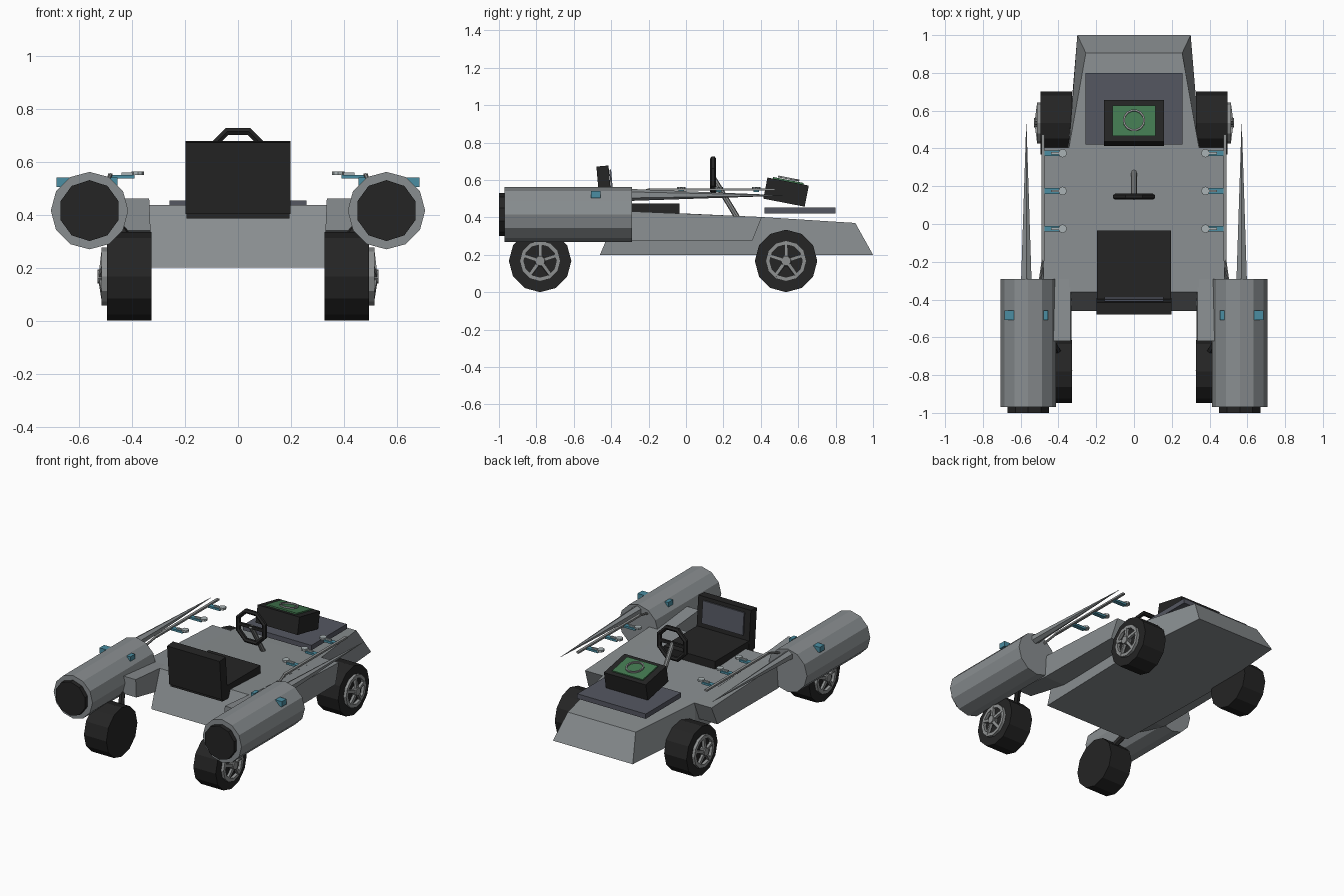
import bpy, bmesh, math
from mathutils import Vector, Matrix

if "Cube" in bpy.data.objects:
    bpy.data.objects.remove(bpy.data.objects["Cube"])

def mat(name, c):
    m = bpy.data.materials.new(name)
    m.diffuse_color = (*c, 1)
    m.use_nodes = True
    m.node_tree.nodes["Principled BSDF"].inputs["Base Color"].default_value = m.diffuse_color
    return m

GREY = mat("hull grey", (.25, .27, .28))
BLACK = mat("rubber black", (.018, .018, .018))
SLATE = mat("slate panel", (.09, .095, .12))
GREEN = mat("screen green", (.055, .19, .08))
TEAL = mat("teal accent", (.07, .27, .36))
PALE = mat("pale metal", (.40, .45, .46))
RIM = mat("rim grey", (.27, .28, .28))

def finish(name, bm, m):
    bmesh.ops.recalc_face_normals(bm, faces=bm.faces)
    me = bpy.data.meshes.new(name)
    bm.to_mesh(me)
    bm.free()
    me.materials.append(m)
    ob = bpy.data.objects.new(name, me)
    bpy.context.collection.objects.link(ob)
    return ob

def loft(name, sections, m):
    """Skin a list of equal-length point rings and cap both ends."""
    bm = bmesh.new()
    rings = [[bm.verts.new(p) for p in s] for s in sections]
    n = len(rings[0])
    for a, b in zip(rings, rings[1:]):
        for i in range(n):
            bm.faces.new((a[i], a[(i + 1) % n], b[(i + 1) % n], b[i]))
    bm.faces.new(rings[0])
    bm.faces.new(rings[-1])
    return finish(name, bm, m)

def box(name, center, size, m, tilt=0):
    bm = bmesh.new()
    mx = Matrix.Translation(center) @ Matrix.Rotation(tilt, 4, 'X') @ Matrix.Diagonal((*size, 1))
    bmesh.ops.create_cube(bm, size=1, matrix=mx)
    return finish(name, bm, m)

def rod(name, p0, p1, r0, r1, n, m, spin=0):
    """Cylinder or cone between two points."""
    p0, p1 = Vector(p0), Vector(p1)
    d = p1 - p0
    bm = bmesh.new()
    mx = (Matrix.Translation((p0 + p1) / 2) @ d.to_track_quat('Z', 'Y').to_matrix().to_4x4()
          @ Matrix.Rotation(spin, 4, 'Z'))
    bmesh.ops.create_cone(bm, cap_ends=True, segments=n, radius1=r0, radius2=r1,
                          depth=d.length, matrix=mx)
    return finish(name, bm, m)

def ring(name, center, R, r, n, k, m, rot, spin=0):
    """Low-poly torus around the local z axis."""
    bm = bmesh.new()
    mx = Matrix.Translation(center) @ rot
    vs = []
    for i in range(n):
        a = 2 * math.pi * i / n + spin
        row = []
        for j in range(k):
            b = 2 * math.pi * (j + .5) / k
            q = R + r * math.cos(b)
            row.append(bm.verts.new(mx @ Vector((q * math.cos(a), q * math.sin(a), r * math.sin(b)))))
        vs.append(row)
    for i in range(n):
        for j in range(k):
            bm.faces.new((vs[i][j], vs[(i + 1) % n][j], vs[(i + 1) % n][(j + 1) % k], vs[i][(j + 1) % k]))
    return finish(name, bm, m)

# wedge hull: (bottom y, top y, bottom half width, top half width, bottom z, top z)
hull = [(-.46, -.36, .33, .345, .2, .437), (.40, .40, .35, .345, .2, .402), (1.0, .905, .30, .255, .2, .37)]
loft("hull", [[(-wb, yb, zb), (wb, yb, zb), (wt, yt, zt), (-wt, yt, zt)]
              for yb, yt, wb, wt, zb, zt in hull], GREY)

# seat
box("seat_cushion", (0, -.24, .43), (.39, .41, .09), BLACK)
box("seat_back", (0, -.435, .54), (.395, .065, .27), BLACK, math.radians(5))
box("seat_back_panel", (0, -.399, .58), (.31, .01, .15), SLATE, math.radians(5))

# steering wheel and column
toY = Matrix.Rotation(math.pi / 2, 4, 'X')
ring("steering_wheel", (0, .145, .615), .107, .016, 8, 6, BLACK, toY, math.pi / 8)
box("steering_spoke", (0, .145, .615), (.19, .015, .02), BLACK)
rod("steering_column", (0, .14, .62), (0, .28, .39), .015, .015, 8, RIM)

# console: base plate, tilted box, screen and ring
box("console_plate", (0, .61, .437), (.515, .38, .033), SLATE)
t = math.radians(-11)
rx = Matrix.Rotation(t, 4, 'X')
c = Vector((0, .535, .535))
box("console_box", c, (.315, .225, .115), BLACK, t)
box("console_screen", c + rx @ Vector((0, 0, .061)), (.23, .165, .01), GREEN, t)
ring("console_ring", c + rx @ Vector((0, 0, .074)), .054, .007, 14, 4, RIM, rx)

for s, side in ((-1, "left"), (1, "right")):
    # side pod joining hull and engine
    pod = [(-.62, -.62, .45, .34, .46), (-.29, -.29, .49, .275, .432), (.355, .405, .485, .275, .402)]
    loft(side + "_pod", [[(s * .33, yb, zb), (s * w, yb, zb), (s * (w - .01), yt, zt), (s * .335, yt, zt)]
                         for yb, yt, w, zb, zt in pod], GREY)

    # engine with dark nozzle and small teal blocks
    ex = s * .56
    rod(side + "_engine", (ex, -.97, .415), (ex, -.29, .415), .146, .146, 12, GREY)
    rod(side + "_nozzle", (ex, -1.0, .415), (ex, -.96, .415), .115, .115, 10, BLACK)
    box(side + "_engine_block_outer", (s * .66, -.483, .522), (.05, .05, .036), TEAL)
    box(side + "_engine_block_inner", (s * .467, -.483, .522), (.026, .05, .036), TEAL)

    # long spike, rail and rungs
    rod(side + "_spike", (s * .57, -.30, .52), (s * .57, .53, .517), .032, .001, 6, GREY)
    box(side + "_rail", (s * .482, .14, .549), (.018, .67, .012), RIM)
    rod(side + "_rail_strut", (s * .482, -.19, .549), (s * .50, -.32, .51), .008, .008, 6, RIM)
    for y in (.375, .175, -.025):
        box(side + "_rung", (s * .435, y, .543), (.09, .03, .014), TEAL)
        rod(side + "_rung_tip", (s * .378, y, .549), (s * .378, y, .563), .023, .023, 8, PALE)
        box(side + "_rung_pin", (s * .41, y, .554), (.06, .012, .01), PALE)

    # wheels: tyre, rim ring, five spokes, hub
    for wy, end in ((.535, "nose"), (-.78, "tail")):
        nm = f"{side}_{end}_"
        z = .167
        rod(nm + "tyre", (s * .327, wy, z), (s * .495, wy, z), .167, .167, 12, BLACK)
        rot = Matrix.Rotation(math.pi / 2, 4, 'Y')
        ring(nm + "rim", (s * .503, wy, z), .098, .016, 12, 4, RIM, rot)
        rod(nm + "hub", (s * .49, wy, z), (s * .53, wy, z), .03, .026, 10, RIM)
        for i in range(5):
            a = math.pi / 2 + i * math.tau / 5
            d = Vector((0, math.cos(a), math.sin(a)))
            rod(nm + "spoke", Vector((s * .515, wy, z)) + d * .015,
                Vector((s * .506, wy, z)) + d * .1, .014, .012, 4, RIM, math.pi / 4)
    # axle stub to tail wheel
    rod(side + "_tail_axle", (s * .345, -.78, z), (s * .46, -.58, .38), .02, .02, 6, BLACK)
